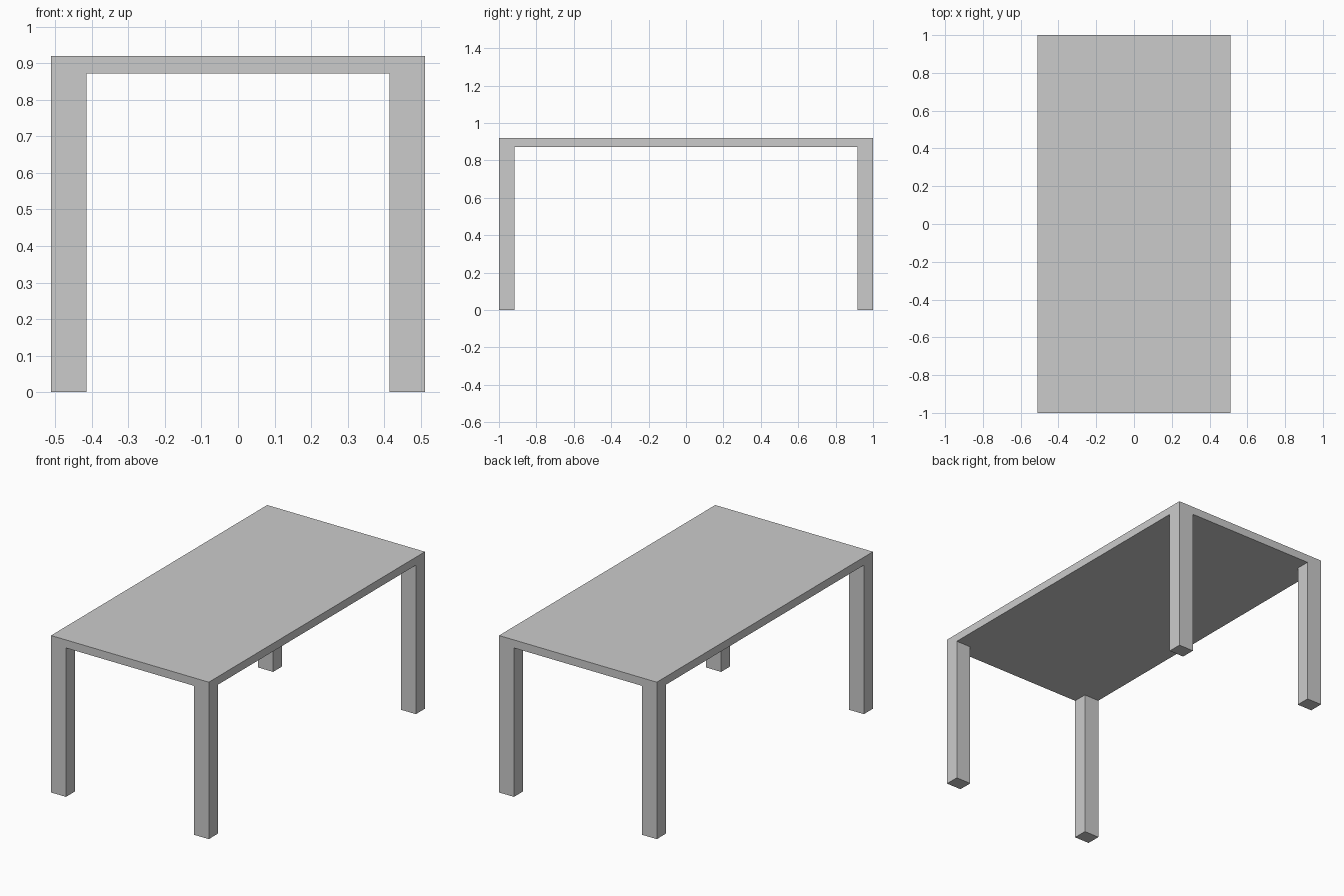
import bpy
import bmesh
from mathutils import Matrix

if "Cube" in bpy.data.objects:
    bpy.data.objects.remove(bpy.data.objects["Cube"])

HALF_X, HALF_Y = 0.511, 1.0      # table half width and half length
INNER_X, INNER_Y = 0.414, 0.916  # inner faces of the legs
TOP, UNDER = 0.919, 0.872        # top surface and its underside

bm = bmesh.new()

# Table top slab
size = Matrix.Diagonal((2 * HALF_X, 2 * HALF_Y, TOP - UNDER, 1))
bmesh.ops.create_cube(bm, size=1, matrix=Matrix.Translation((0, 0, (TOP + UNDER) / 2)) @ size)

# Cut the slab along the inner leg faces
for s in (-1, 1):
    for co, no in (((s * INNER_X, 0, 0), (1, 0, 0)), ((0, s * INNER_Y, 0), (0, 1, 0))):
        bmesh.ops.bisect_plane(bm, geom=bm.verts[:] + bm.edges[:] + bm.faces[:],
                               plane_co=co, plane_no=no)

# Pull the four legs down from the corner patches
bm.normal_update()
corners = []
for f in bm.faces:
    c = f.calc_center_median()
    if f.normal.z < -0.9 and abs(c.x) > INNER_X and abs(c.y) > INNER_Y:
        corners.append(f)
feet = bmesh.ops.extrude_discrete_faces(bm, faces=corners)["faces"]
for f in feet:
    for v in f.verts:
        v.co.z = 0

# Merge coplanar faces so legs and top run seamlessly together
bmesh.ops.dissolve_limit(bm, angle_limit=0.01, verts=bm.verts[:], edges=bm.edges[:])
bmesh.ops.recalc_face_normals(bm, faces=bm.faces[:])

mesh = bpy.data.meshes.new("table")
bm.to_mesh(mesh)
bm.free()
bpy.context.collection.objects.link(bpy.data.objects.new("table", mesh))
